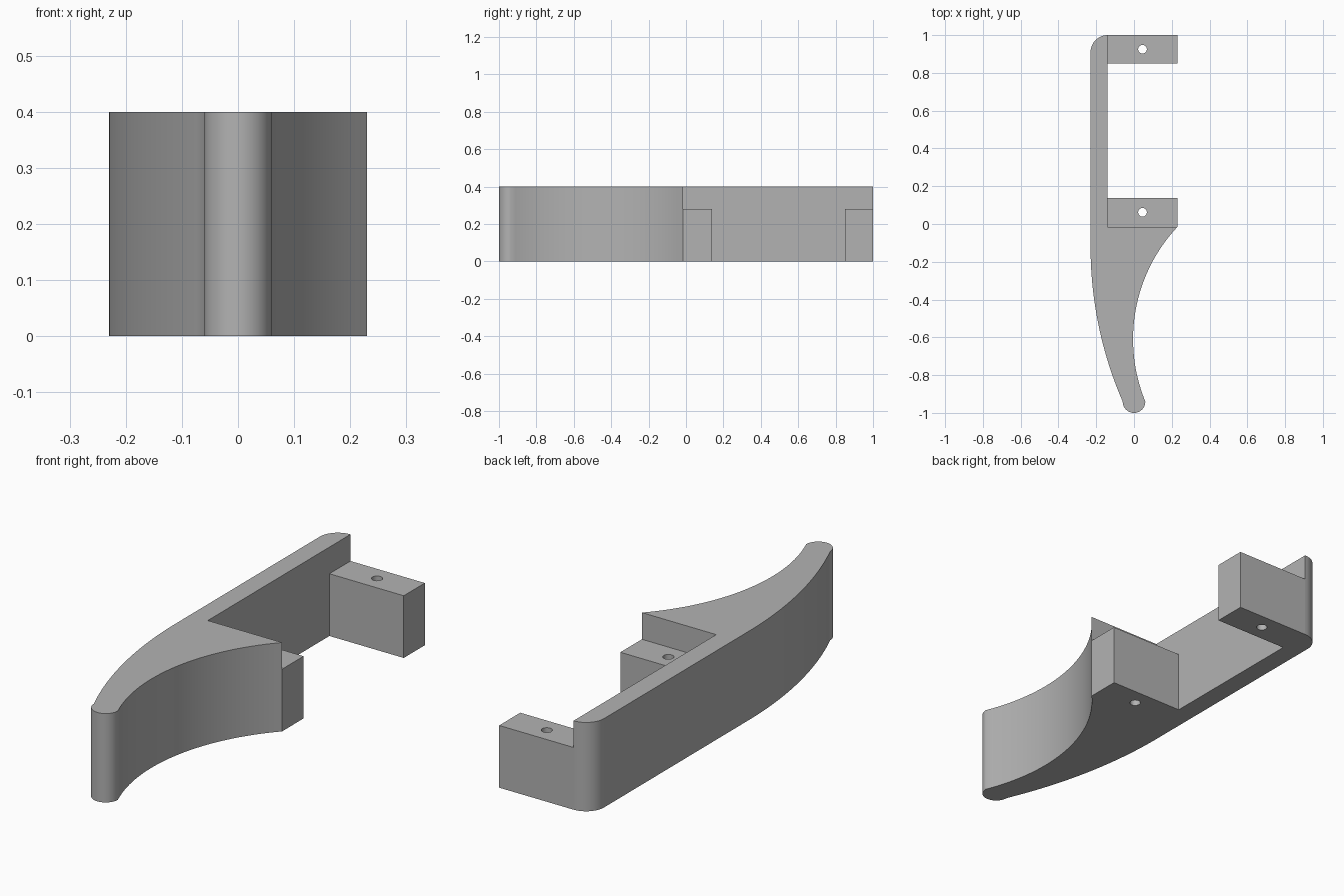
import bpy, bmesh
from math import pi, cos, sin, atan2
from mathutils import Vector

default = bpy.data.objects.get("Cube")
if default:
    bpy.data.objects.remove(default)

grey = bpy.data.materials.new("plain grey")
grey.use_nodes = True
colour = (0.45, 0.45, 0.45, 1)
grey.diffuse_color = colour
grey.node_tree.nodes["Principled BSDF"].inputs["Base Color"].default_value = colour


def arc(cx, cy, r, a0, a1, n):
    return [(cx + r * cos(a0 + (a1 - a0) * i / n),
             cy + r * sin(a0 + (a1 - a0) * i / n)) for i in range(n + 1)]


def arc_between(p, q, r, n):
    """Short arc from p to q, counter-clockwise, or clockwise if r is negative."""
    p, q = Vector(p), Vector(q)
    d = q - p
    h = (r * r - d.length_squared / 4) ** 0.5
    side = 1 if r > 0 else -1
    c = (p + q) / 2 + Vector((-d.y, d.x)).normalized() * h * side
    a0, a1 = (atan2(v.y - c.y, v.x - c.x) for v in (p, q))
    if (a1 - a0) * side < 0:
        a1 += 2 * pi * side
    return arc(c.x, c.y, abs(r), a0, a1, n)


def extruded(name, loops, height):
    """Prism from an outline, with any further loops left as holes."""
    bm = bmesh.new()
    for loop in loops:
        vs = [bm.verts.new((x, y, 0)) for x, y in loop]
        for i, v in enumerate(vs):
            bm.edges.new((vs[i - 1], v))
    bmesh.ops.triangle_fill(bm, edges=bm.edges[:], use_beauty=True)
    res = bmesh.ops.extrude_face_region(bm, geom=bm.faces[:], use_keep_orig=True)
    top = [g for g in res["geom"] if isinstance(g, bmesh.types.BMVert)]
    bmesh.ops.translate(bm, verts=top, vec=(0, 0, height))
    bmesh.ops.recalc_face_normals(bm, faces=bm.faces[:])
    mesh = bpy.data.meshes.new(name)
    bm.to_mesh(mesh)
    bm.free()
    mesh.materials.append(grey)
    ob = bpy.data.objects.new(name, mesh)
    bpy.context.collection.objects.link(ob)
    bpy.ops.object.select_all(action="DESELECT")
    ob.select_set(True)
    bpy.context.view_layer.objects.active = ob
    bpy.ops.object.shade_smooth_by_angle(angle=pi / 6)
    return ob


LEFT, INNER, RIGHT = -0.23, -0.14, 0.23
SHELF = -0.015
TIP_Y, TIP_R = -0.94, 0.06

# Handle body: rounded back corner, straight spine, curved blade, round tip
outline = [(INNER, SHELF), (INNER, 1.0)]
outline += arc(INNER, 0.91, 0.09, pi / 2, pi, 12)[1:]
outline += arc_between((LEFT, -0.12), (-TIP_R, TIP_Y), 2.06, 24)
outline += arc(0, TIP_Y, TIP_R, pi, 2 * pi, 20)[1:]
outline += arc_between((TIP_R, TIP_Y), (RIGHT, SHELF), -0.87, 32)[1:]
extruded("handle_body", [outline], 0.4)

# Mounting lugs with screw holes
for name, y0, y1 in (("back_lug", 0.85, 1.0), ("middle_lug", SHELF, 0.138)):
    block = [(INNER, y0), (RIGHT, y0), (RIGHT, y1), (INNER, y1)]
    hole = arc(0.045, (y0 + y1) / 2, 0.023, 0, 2 * pi, 24)[:-1]
    extruded(name, [block, hole], 0.28)
